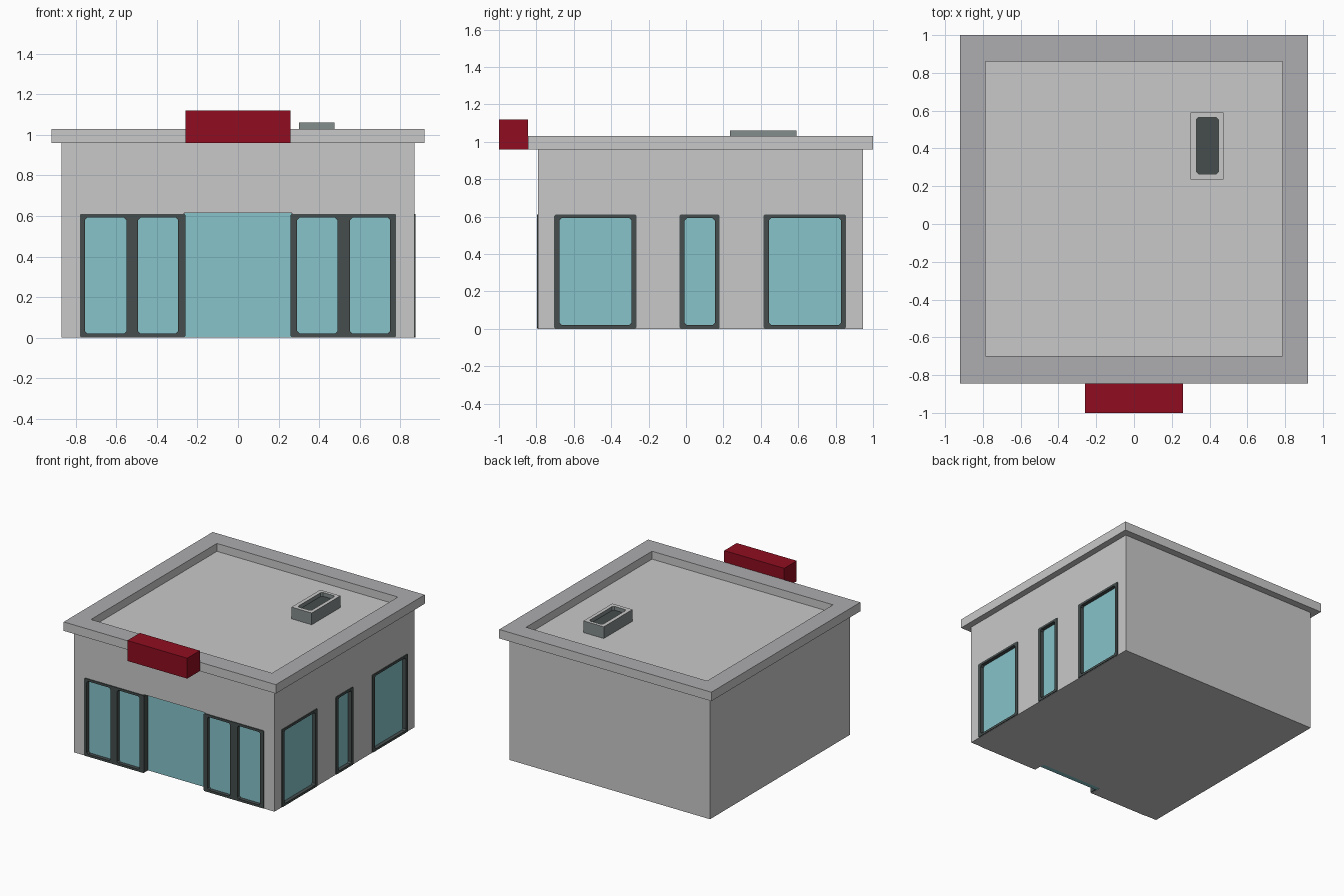
import bpy, bmesh, math
from mathutils import Matrix, Vector

if "Cube" in bpy.data.objects:
    bpy.data.objects.remove(bpy.data.objects["Cube"])


def material(name, rgb):
    m = bpy.data.materials.new(name)
    m.diffuse_color = (*rgb, 1)
    m.use_nodes = True
    m.node_tree.nodes["Principled BSDF"].inputs["Base Color"].default_value = m.diffuse_color
    return m


WALL = material("light grey wall", (0.584, 0.584, 0.584))
TRIM = material("parapet grey", (0.418, 0.418, 0.44))
RED = material("sign red", (0.279, 0.004, 0.0144))
GLASS = material("pale teal glass", (0.238, 0.546, 0.591))
FRAME = material("dark frame", (0.058, 0.074, 0.072))
VENT = material("vent grey", (0.231, 0.262, 0.262))


def add(name, mesh, mats, matrix=None):
    ob = bpy.data.objects.new(name, mesh)
    bpy.context.scene.collection.objects.link(ob)
    for m in mats:
        mesh.materials.append(m)
    if matrix:
        ob.matrix_world = matrix
    return ob


def box(name, lo, hi, *mats):
    lo, hi = Vector(lo), Vector(hi)
    bm = bmesh.new()
    bmesh.ops.create_cube(bm, size=1)
    for v in bm.verts:
        v.co = [(a + b) / 2 + c * (b - a) for a, b, c in zip(lo, hi, v.co)]
    me = bpy.data.meshes.new(name)
    bm.to_mesh(me)
    bm.free()
    return add(name, me, mats)


def plate(name, rects, depth, matrix, *mats):
    """Flat plate: first rectangle is the outline, the rest are holes.
    Each is (x0, x1, y0, y1, corner chamfer); front face at local z = 0."""
    cu = bpy.data.curves.new(name, 'CURVE')
    cu.dimensions, cu.fill_mode, cu.extrude = '2D', 'BOTH', depth / 2
    for x0, x1, y0, y1, c in rects:
        pts = [(x0 + c, y0), (x1 - c, y0), (x1, y0 + c), (x1, y1 - c),
               (x1 - c, y1), (x0 + c, y1), (x0, y1 - c), (x0, y0 + c)]
        if c == 0:
            pts = pts[0::2]
        sp = cu.splines.new('POLY')
        sp.points.add(len(pts) - 1)
        for p, co in zip(sp.points, pts):
            p.co = (*co, 0, 1)
        sp.use_cyclic_u = True
    tmp = bpy.data.objects.new("tmp", cu)
    me = bpy.data.meshes.new_from_object(tmp)
    bpy.data.objects.remove(tmp)
    me.materials.clear()
    me.name = name
    me.transform(Matrix.Translation((0, 0, -depth / 2)))
    bm = bmesh.new()
    bm.from_mesh(me)
    bmesh.ops.remove_doubles(bm, verts=bm.verts, dist=1e-5)
    bmesh.ops.recalc_face_normals(bm, faces=bm.faces)
    for f in bm.faces:
        f.smooth = False
        f.material_index = 0
    bm.to_mesh(me)
    bm.free()
    return add(name, me, mats, matrix)


# Main building block
X, Y0, Y1 = 0.87, -0.79, 0.945
walls = box("walls", (-X, Y0, 0), (X, Y1, 0.962), WALL)


def cut(name, lo, hi):
    c = box(name, lo, hi, WALL)
    c.hide_render = True
    c.hide_set(True)
    mod = walls.modifiers.new(name, 'BOOLEAN')
    mod.operation, mod.object, mod.solver = 'DIFFERENCE', c, 'EXACT'


# Recessed entrance with glass doors
cut("entrance_cutter", (-0.265, -1.2, -0.1), (0.265, -0.70, 0.615))
box("entrance_glass", (-0.264, -0.738, 0.001), (0.264, -0.70, 0.614), GLASS)

# Window groups: frame span and the glazed openings in it
PROUD, DEPTH, SET_BACK = 0.006, 0.055, 0.022
Z0, Z1 = 0.002, 0.61


def window(name, span, panes, front):
    a, b = span
    rects = [(a, b, Z0, Z1, 0.006)] + [(p, q, 0.02, 0.592, 0.012) for p, q in panes]
    if front:
        rot, base = Matrix.Rotation(math.pi / 2, 4, 'X'), (0, Y0 - PROUD, 0)
        cut(name + "_cutter", (a + 0.01, -1.2, 0.01), (b - 0.01, Y0 + 0.045, 0.6))
        box(name + "_glass", (a + 0.012, Y0 + SET_BACK, 0.012),
            (b - 0.012, Y0 + SET_BACK + 0.01, 0.598), GLASS)
    else:
        rot = Matrix.Rotation(math.pi / 2, 4, 'Z') @ Matrix.Rotation(math.pi / 2, 4, 'X')
        base = (X + PROUD, 0, 0)
        cut(name + "_cutter", (X - 0.045, a + 0.01, 0.01), (1.2, b - 0.01, 0.6))
        box(name + "_glass", (X - SET_BACK - 0.01, a + 0.012, 0.012),
            (X - SET_BACK, b - 0.012, 0.598), GLASS)
    plate(name + "_frame", rects, DEPTH, Matrix.Translation(base) @ rot, FRAME)


window("front_left_window", (-0.78, -0.26), [(-0.755, -0.55), (-0.492, -0.295)], True)
window("front_right_window", (0.26, 0.78), [(0.292, 0.49), (0.552, 0.75)], True)
for i, (a, b) in enumerate([(-0.705, -0.265), (-0.035, 0.18), (0.415, 0.855)]):
    window(f"side_window_{i + 1}", (a, b), [(a + 0.028, b - 0.026)], False)

# Overhanging roof: deck plus parapet ring with a darker top
box("roof_deck", (-0.80, -0.72, 0.961), (0.80, 0.88, 0.968), WALL)
parapet = plate("parapet", [(-0.92, 0.92, -0.845, 1.0, 0), (-0.785, 0.785, -0.70, 0.86, 0)],
                0.07, Matrix.Translation((0, 0, 1.03)), WALL, TRIM)

# Rooftop vent: open box with a light rim and dark inside
vent = plate("roof_vent", [(0.30, 0.475, 0.235, 0.59, 0), (0.33, 0.447, 0.265, 0.565, 0.012)],
             0.095, Matrix.Translation((0, 0, 1.06)), VENT, WALL)
for ob in (parapet, vent):
    for p in ob.data.polygons:
        p.material_index = 1 if p.normal.z > 0.5 else 0
box("vent_grille", (0.32, 0.255, 0.966), (0.457, 0.575, 1.03), FRAME)

# Red sign box over the entrance
box("sign_box", (-0.26, -1.0, 0.96), (0.26, -0.845, 1.12), RED)
